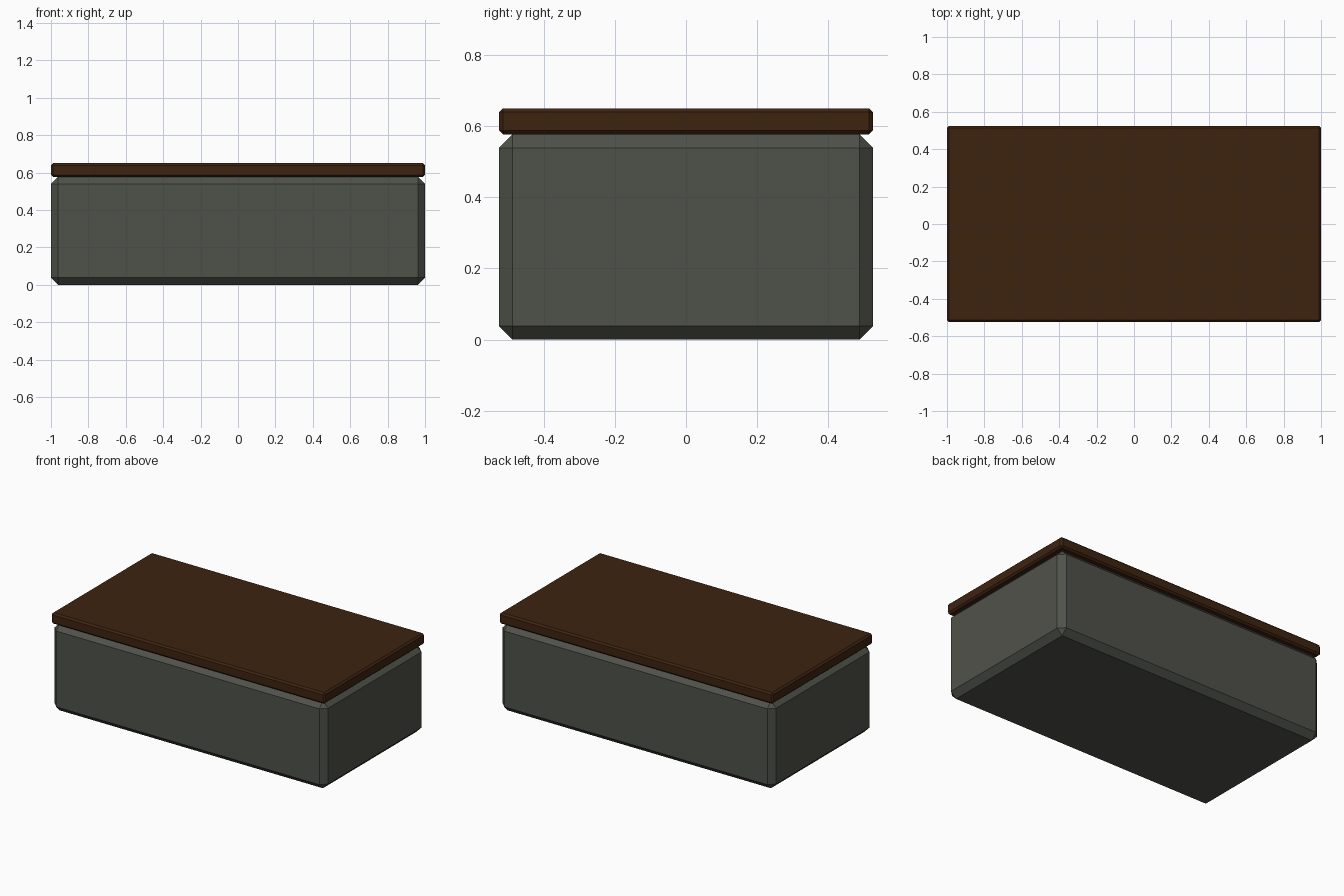
import bpy, bmesh

if "Cube" in bpy.data.objects:
    bpy.data.objects.remove(bpy.data.objects["Cube"])


def material(name, rgb):
    m = bpy.data.materials.new(name)
    m.diffuse_color = (*rgb, 1.0)
    m.use_nodes = True
    m.node_tree.nodes["Principled BSDF"].inputs["Base Color"].default_value = m.diffuse_color
    return m


def chamfered_box(name, size, z0, z1, chamfer, mat):
    bm = bmesh.new()
    bmesh.ops.create_cube(bm, size=1.0)
    for v in bm.verts:
        v.co.x *= size[0]
        v.co.y *= size[1]
        v.co.z = z1 if v.co.z > 0 else z0
    bmesh.ops.bevel(bm, geom=bm.edges[:], offset=chamfer, offset_type='OFFSET',
                    segments=1, profile=0.5, affect='EDGES')
    bmesh.ops.recalc_face_normals(bm, faces=bm.faces[:])
    mesh = bpy.data.meshes.new(name)
    bm.to_mesh(mesh)
    bm.free()
    mesh.materials.append(mat)
    ob = bpy.data.objects.new(name, mesh)
    bpy.context.collection.objects.link(ob)
    return ob


stone = material("grey green stone", (0.078, 0.083, 0.068))
wood = material("dark brown wood", (0.048, 0.017, 0.005))

# Stone block body
chamfered_box("base_block", (2.0, 1.05), 0.0, 0.577, 0.038, stone)
# Wooden slab on top
chamfered_box("top_slab", (2.0, 1.05), 0.577, 0.65, 0.011, wood)
